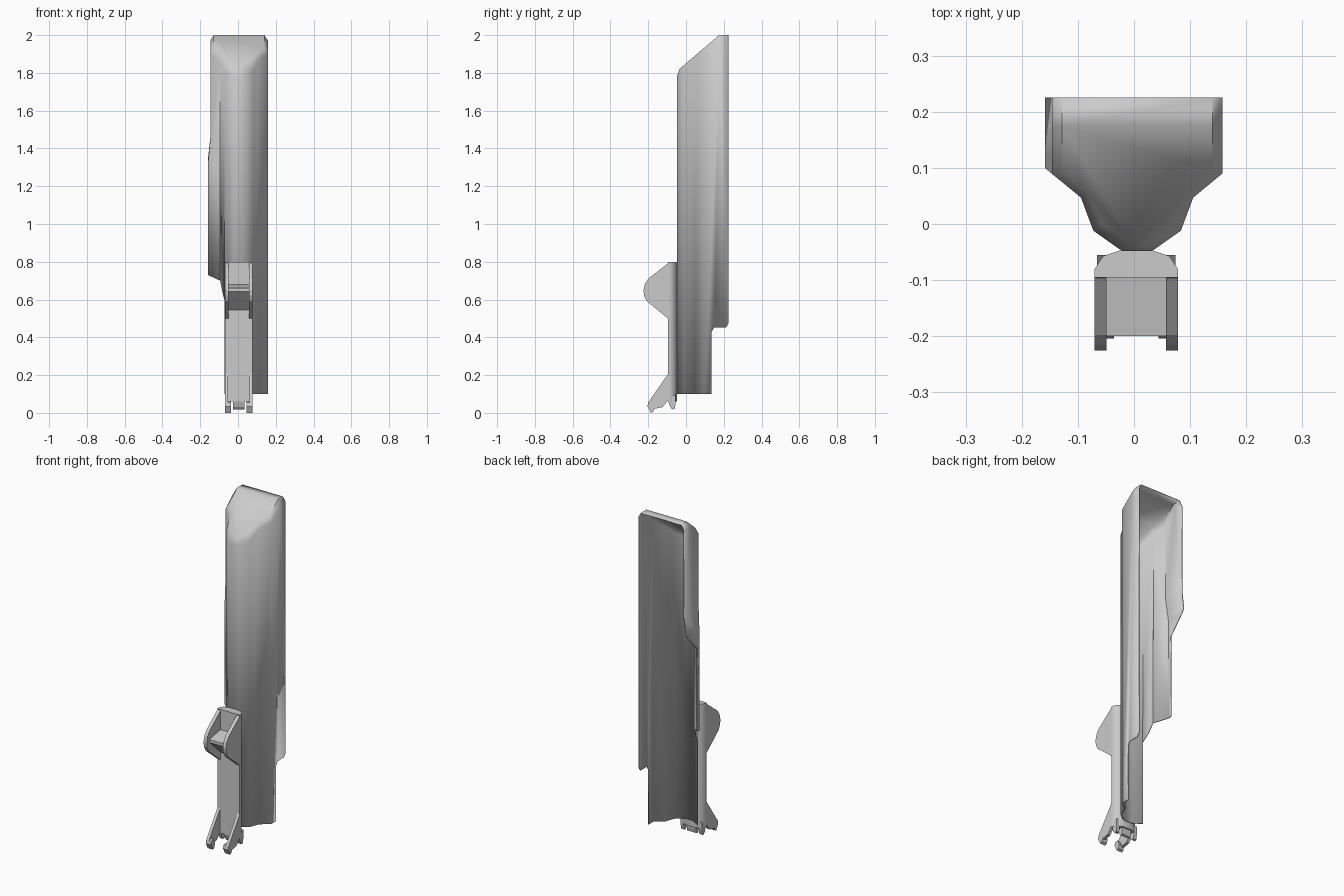
import bpy, bmesh, math

if "Cube" in bpy.data.objects:
    bpy.data.objects.remove(bpy.data.objects["Cube"])

CX = 0.0055      # hood centre line
CLIP = 0.004     # clip centre line


def finish(bm, name, angle=None):
    me = bpy.data.meshes.new(name)
    bm.to_mesh(me)
    bm.free()
    ob = bpy.data.objects.new(name, me)
    bpy.context.collection.objects.link(ob)
    if angle:
        bpy.ops.object.select_all(action='DESELECT')
        ob.select_set(True)
        bpy.context.view_layer.objects.active = ob
        bpy.ops.object.shade_smooth_by_angle(angle=math.radians(angle))
    return ob


def prism(name, pts, a, b, axis='X', angle=None):
    """Extrude a (y, z) profile along x, or an (x, y) profile along z."""
    bm = bmesh.new()
    at = (lambda p, t: (t, *p)) if axis == 'X' else (lambda p, t: (*p, t))
    lo = [bm.verts.new(at(p, a)) for p in pts]
    hi = [bm.verts.new(at(p, b)) for p in pts]
    bm.faces.new(lo)
    bm.faces.new(hi)
    n = len(pts)
    for i in range(n):
        bm.faces.new((lo[i], lo[(i + 1) % n], hi[(i + 1) % n], hi[i]))
    bmesh.ops.recalc_face_normals(bm, faces=bm.faces)
    return finish(bm, name, angle)


# Hood: thin channel open at the back, with a slanted, bevelled cap
def rim_z(y):
    return 1.972 - (0.175 - min(y, 0.175)) * 0.857


def cap_z(y):
    return 2.0 - (0.175 - min(y, 0.175)) * 0.857


outer = [(0.152, 0.225), (0.152, 0.175), (0.152, 0.09), (0.1, 0.047),
         (0.078, -0.012), (0.027, -0.048)]
inner = [(0.134, 0.225), (0.134, 0.175), (0.134, 0.095), (0.088, 0.056),
         (0.062, -0.002), (0.005, -0.035)]
right = [(CX + x, y) for x, y in outer]
left = [(CX - x, y) for x, y in outer]
rim = [(x, y, rim_z(y)) for x, y in right + left[::-1]]
cap = [(CX + x, y, cap_z(y)) for x, y in inner]
cap += [(CX - x, y, cap_z(y)) for x, y in inner[::-1]]

bm = bmesh.new()


def face(*pts):
    bm.faces.new([bm.verts.new(p) for p in pts])


for i in range(len(rim) - 1):
    face(rim[i], rim[i + 1], cap[i + 1], cap[i])
face(*cap[1:-1])
face(cap[0], cap[1], cap[-2], cap[-1])

# right wall with its stepped rear edge
xr = right[0][0]
face(*[(xr, y, z) for y, z in [
    (0.225, 1.972), (0.175, 1.972), (0.09, rim_z(0.09)), (0.09, 0.1), (0.135, 0.1),
    (0.135, 0.43), (0.15, 0.452), (0.212, 0.452), (0.225, 0.475)]])
# right and front panels run to the bottom
run = right[2:] + [left[5], left[4]]
for a, b in zip(run, run[1:]):
    face((*a, rim_z(a[1])), (*b, rim_z(b[1])), (*b, 0.1), (*a, 0.1))
# left panels end higher up
p3, p4 = left[3], left[4]
xl, xf = left[0][0], -0.159
face((*p4, rim_z(p4[1])), (*p3, rim_z(p3[1])), (*p3, 0.70), (-0.085, 0.025, 0.65), (*p4, 0.60))
face((*p3, rim_z(p3[1])), (xl, 0.09, rim_z(0.09)), (xl, 0.09, 1.46), (*p3, 1.46))
face((*p3, 1.46), (xl, 0.09, 1.46), (xf, 0.1, 1.32), (*p3, 1.32))
face((*p3, 1.32), (xf, 0.1, 1.32), (xf, 0.1, 0.73), (*p3, 0.70))
# left wall: tall upper flap, outward flare, then a narrow lip
face((xl, 0.09, rim_z(0.09)), (xl, 0.175, 1.972), (xl, 0.225, 1.972),
     (xl, 0.225, 1.46), (xl, 0.12, 1.46), (xl, 0.09, 1.46))
face((xl, 0.09, 1.46), (xl, 0.12, 1.46), (xf, 0.12, 1.32), (xf, 0.1, 1.32))
face((xl, 0.12, 1.46), (xl, 0.225, 1.46), (xf, 0.225, 1.345), (xf, 0.205, 1.32), (xf, 0.12, 1.32))
face((xf, 0.12, 1.32), (xf, 0.205, 1.32), (xf, 0.125, 1.23), (xf, 0.12, 1.22))
face((xf, 0.1, 1.32), (xf, 0.12, 1.32), (xf, 0.12, 1.22), (xf, 0.12, 0.735), (xf, 0.1, 0.73))

bmesh.ops.remove_doubles(bm, verts=bm.verts, dist=0.0005)
bmesh.ops.recalc_face_normals(bm, faces=bm.faces)
front = min(bm.faces, key=lambda f: f.calc_center_median().y)
if front.normal.y > 0:
    bmesh.ops.reverse_faces(bm, faces=bm.faces)
hood = finish(bm, "hood_shell", 42)
solid = hood.modifiers.new("thickness", 'SOLIDIFY')
solid.thickness = 0.006
solid.offset = -1

# Clip body: long bar with rounded rear corners
half = [(0.029, -0.047), (0.059, -0.057), (0.074, -0.08), (0.074, -0.095)]
plan = [(CLIP + x, y) for x, y in half] + [(CLIP - x, y) for x, y in half[::-1]]
prism("clip_body", plan, 0.06, 0.80, 'Z', 40)

# Thumb shelf between the ears
prism("thumb_shelf", [(-0.09, 0.68), (-0.2, 0.66), (-0.2, 0.642), (-0.09, 0.54)],
      CLIP - 0.055, CLIP + 0.055)

ear = [(-0.09, 0.80), (-0.098, 0.79), (-0.198, 0.712), (-0.216, 0.685), (-0.225, 0.65),
       (-0.222, 0.622), (-0.208, 0.592), (-0.096, 0.50), (-0.09, 0.50)]
prong = [(-0.09, 0.225), (-0.096, 0.205), (-0.2, 0.055), (-0.204, 0.035), (-0.185, 0.0),
         (-0.172, 0.008), (-0.168, 0.022), (-0.125, 0.03), (-0.098, 0.062), (-0.09, 0.07)]
foot = [(-0.2, 0.055), (-0.204, 0.035), (-0.185, 0.0), (-0.172, 0.008), (-0.165, 0.03), (-0.18, 0.06)]
heel = [(-0.095, 0.065), (-0.083, 0.03), (-0.072, 0.018), (-0.06, 0.022), (-0.055, 0.05), (-0.055, 0.1)]
for s, side in ((1, "right"), (-1, "left")):
    out = CLIP + s * 0.074
    prism("ear_" + side, ear, out, CLIP + s * 0.053)
    prism("prong_" + side, prong, out, CLIP + s * 0.056)
    prism("prong_foot_" + side, foot, out, CLIP + s * 0.04)
    prism("heel_" + side, heel, CLIP + s * 0.07, CLIP + s * 0.05)

# Centre latch tooth under the bar
prism("latch_tooth", heel, CLIP - 0.03, CLIP + 0.03)
